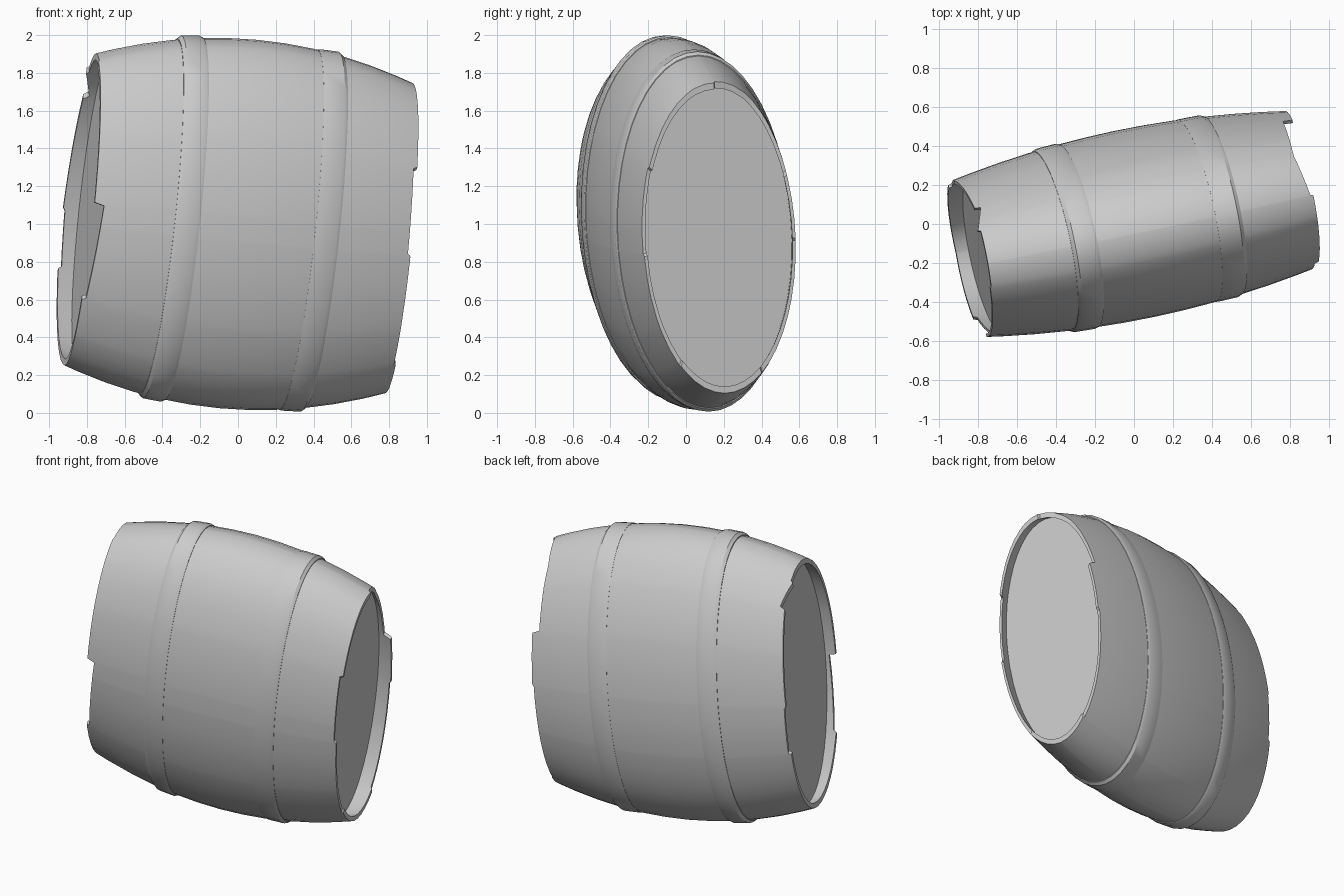
import bpy, bmesh
from math import sin, cos, radians
from mathutils import Vector

cube = bpy.data.objects.get("Cube")
if cube:
    bpy.data.objects.remove(cube)

# Skewed frame: barrel axis plus the two half-axes of its oval section
CENTRE = Vector((0, 0, 1))
AXIS = Vector((1, 0.21, -0.094))
SIDE = Vector((-0.095, 0.49, 0))
UP = Vector((0.105, -0.03, 1))

# Broken rims: (start angle, end angle, reach at start, reach at end)
RIGHT_RIM = [(0, 25, .86, .85), (25, 60, .80, .785), (60, 90, .785, .82),
             (90, 153, .835, .84), (153, 186, .82, .83), (186, 235, .845, .85),
             (235, 300, .86, .87), (300, 360, .86, .85)]
LEFT_RIM = [(0, 48, .85, .83), (48, 66, .80, .85), (66, 108, .835, .84),
            (108, 178, .845, .84), (178, 215, .79, .82), (215, 270, .84, .83),
            (270, 337, .83, .85), (337, 360, .832, .84)]
THICK = 0.035
HEAD = 0.765


def bulge(s):
    return 0.975 - 0.2145 * s * s


def point(s, r, deg):
    a = radians(deg)
    return CENTRE + AXIS * s + r * (cos(a) * SIDE + sin(a) * UP)


def reach(rim, deg):
    for start, end, a, b in rim:
        if start <= deg <= end:
            return a + (b - a) * (deg - start) / (end - start)


def angles():
    # Even steps, with a close pair of columns at each rim break
    breaks = {row[0] for row in RIGHT_RIM + LEFT_RIM}
    even = [i * 7.5 for i in range(48)]
    keep = [d for d in even if all(abs(d - b) > 2 and abs(d - 360 - b) > 2 for b in breaks)]
    return sorted(keep + [(b + e) % 360 for b in breaks for e in (-0.5, 0.5)])


def loft(name, profile, columns, mat, closed):
    # profile(deg) returns (position along axis, radius) pairs
    bm = bmesh.new()
    grid = [[bm.verts.new(point(s, r, d)) for s, r in profile(d)] for d in columns]
    n = len(grid[0])
    for i, col in enumerate(grid):
        nxt = grid[(i + 1) % len(grid)]
        for j in range(n if closed else n - 1):
            k = (j + 1) % n
            bm.faces.new((col[j], nxt[j], nxt[k], col[k]))
    if not closed:
        bm.faces.new([c[0] for c in grid])
        bm.faces.new([c[-1] for c in grid])
    bmesh.ops.recalc_face_normals(bm, faces=bm.faces)
    mesh = bpy.data.meshes.new(name)
    bm.to_mesh(mesh)
    bm.free()
    mesh.materials.append(mat)
    obj = bpy.data.objects.new(name, mesh)
    bpy.context.collection.objects.link(obj)
    bpy.ops.object.select_all(action='DESELECT')
    obj.select_set(True)
    bpy.context.view_layer.objects.active = obj
    bpy.ops.object.shade_smooth_by_angle(angle=radians(30))
    return obj


def body_profile(deg):
    left, right = -reach(LEFT_RIM, deg), reach(RIGHT_RIM, deg)
    outer = [(s, bulge(s)) for s in
             [left] + [i * 0.15 for i in range(-5, 6)] + [right]]
    inner = [(s, bulge(s) - THICK) for s in (-HEAD, left, right, HEAD)]
    return inner[:2] + outer + inner[2:]


def hoop(name, a, b, lift_a, lift_b, mat):
    edge = 0.018
    shape = [(a, bulge(a) - 0.02), (a, bulge(a) + lift_a * 0.3),
             (a + edge, bulge(a + edge) + lift_a),
             (b - edge, bulge(b - edge) + lift_b),
             (b, bulge(b) + lift_b * 0.3), (b, bulge(b) - 0.02)]
    loft(name, lambda d: shape, [i * 7.5 for i in range(48)], mat, True)


grey = bpy.data.materials.new("plain_grey")
grey.use_nodes = True
grey.diffuse_color = (0.6, 0.6, 0.6, 1)
grey.node_tree.nodes["Principled BSDF"].inputs["Base Color"].default_value = (0.6, 0.6, 0.6, 1)

# Staves with recessed heads, and two hoops
loft("barrel_body", body_profile, angles(), grey, False)
hoop("left_hoop", -0.42, -0.29, 0.02, 0.015, grey)
hoop("right_hoop", 0.32, 0.45, 0.006, 0.018, grey)
